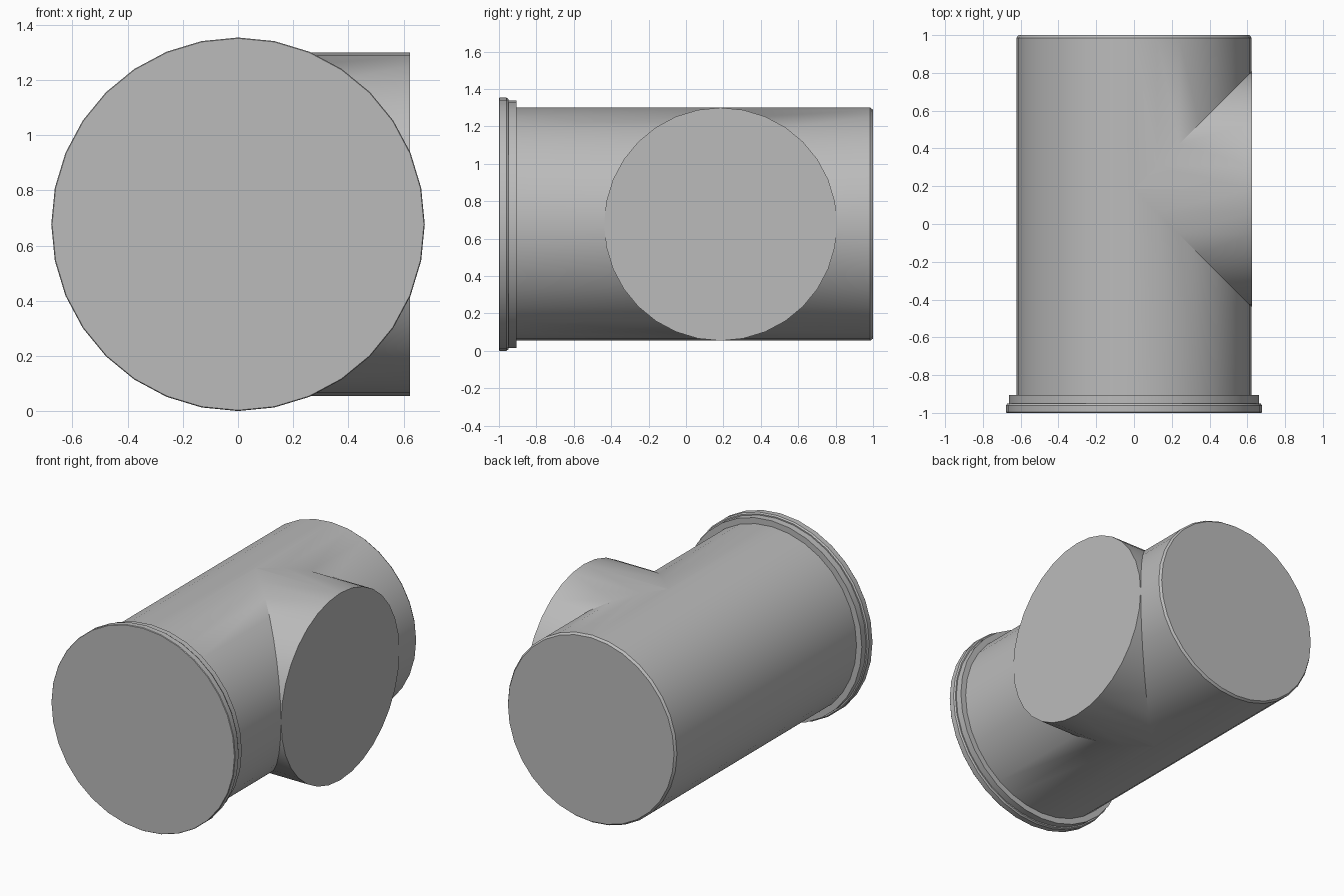
import bpy
import bmesh
from math import cos, sin, tau, radians
from mathutils import Matrix, Vector

SEGMENTS = 32
CENTRE_Z = 0.677
PIPE_RADIUS = 0.623
BRANCH_Y = 0.185

default = bpy.data.objects.get("Cube")
if default:
    bpy.data.objects.remove(default, do_unlink=True)

grey = bpy.data.materials.new("plain grey")
grey.use_nodes = True
colour = (0.5, 0.5, 0.5, 1.0)
grey.diffuse_color = colour
grey.node_tree.nodes["Principled BSDF"].inputs["Base Color"].default_value = colour


def lathe(name, profile, axis, origin):
    """Closed solid of revolution from (radius, distance) pairs along an axis."""
    bm = bmesh.new()
    axis = Vector(axis)
    up = Vector((0, 0, 1))
    side = axis.cross(up)
    rings = []
    for radius, along in profile:
        rings.append([
            bm.verts.new(Vector(origin) + axis * along
                         + radius * (cos(tau * i / SEGMENTS) * side
                                     + sin(tau * i / SEGMENTS) * up))
            for i in range(SEGMENTS)])
    for low, high in zip(rings, rings[1:]):
        for i in range(SEGMENTS):
            j = (i + 1) % SEGMENTS
            bm.faces.new((low[i], low[j], high[j], high[i]))
    bm.faces.new(rings[0])
    bm.faces.new(rings[-1])
    bmesh.ops.recalc_face_normals(bm, faces=bm.faces)
    mesh = bpy.data.meshes.new(name)
    bm.to_mesh(mesh)
    bm.free()
    mesh.materials.append(grey)
    obj = bpy.data.objects.new(name, mesh)
    bpy.context.collection.objects.link(obj)
    return obj


# Main pipe with a stepped collar at the front and a chamfered back end
pipe = lathe("tee_pipe", [
    (0.674, -1.0), (0.677, -0.996), (0.677, -0.96), (0.67, -0.95),
    (0.662, -0.95), (0.662, -0.905), (PIPE_RADIUS, -0.905),
    (PIPE_RADIUS, 0.985), (0.612, 1.0),
], (0, 1, 0), (0, 0, CENTRE_Z))

# Side branch, joined into the pipe
branch = lathe("side_branch", [(PIPE_RADIUS, 0.0), (PIPE_RADIUS, 0.624)],
               (1, 0, 0), (0, BRANCH_Y, CENTRE_Z))
branch.hide_render = True

join = pipe.modifiers.new("join branch", 'BOOLEAN')
join.operation = 'UNION'
join.solver = 'EXACT'
join.object = branch

bpy.ops.object.select_all(action='DESELECT')
pipe.select_set(True)
bpy.context.view_layer.objects.active = pipe
bpy.ops.object.modifier_apply(modifier=join.name)
bpy.data.objects.remove(branch, do_unlink=True)
bpy.ops.object.shade_smooth_by_angle(angle=radians(30))
